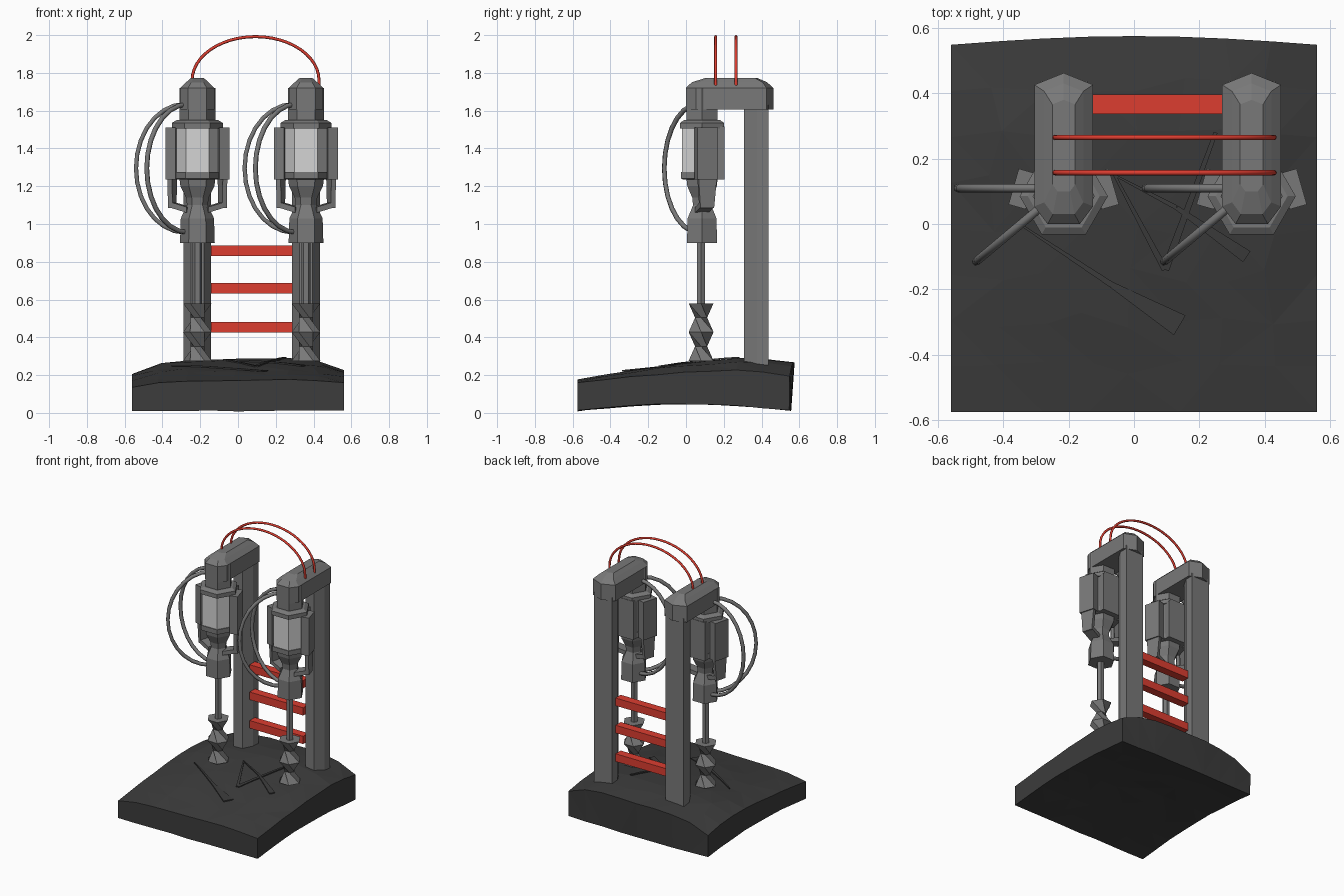
import bpy, bmesh, math, random
from math import sin, cos, pi, radians
from mathutils import Vector, Matrix

if "Cube" in bpy.data.objects:
    bpy.data.objects.remove(bpy.data.objects["Cube"])
random.seed(4)


def material(name, r, g, b):
    m = bpy.data.materials.new(name)
    m.use_nodes = True
    m.diffuse_color = (r, g, b, 1)
    m.node_tree.nodes["Principled BSDF"].inputs["Base Color"].default_value = (r, g, b, 1)
    return m


METAL = material("grey metal", 0.19, 0.19, 0.19)
PANE = material("light grey pane", 0.66, 0.66, 0.66)
RED = material("red", 0.72, 0.047, 0.03)
ROCK = material("dark rock", 0.045, 0.045, 0.045)


def finish(name, bm, *mats):
    bmesh.ops.recalc_face_normals(bm, faces=bm.faces)
    me = bpy.data.meshes.new(name)
    bm.to_mesh(me)
    bm.free()
    for m in mats:
        me.materials.append(m)
    ob = bpy.data.objects.new(name, me)
    bpy.context.collection.objects.link(ob)
    return ob


def loft(name, rings, *mats):
    """Skin a list of equal-sized point rings and cap both ends."""
    bm = bmesh.new()
    loops = [[bm.verts.new(p) for p in ring] for ring in rings]
    n = len(rings[0])
    for a, b in zip(loops, loops[1:]):
        for i in range(n):
            j = (i + 1) % n
            bm.faces.new((a[i], a[j], b[j], b[i]))
    bm.faces.new(loops[0])
    bm.faces.new(loops[-1])
    return finish(name, bm, *mats)


def hexagon(x, y, z, r, turn=0.0):
    return [(x + r * cos(turn + i * pi / 3), y + r * sin(turn + i * pi / 3), z) for i in range(6)]


def hex_stack(name, x, y, profile, *mats):
    return loft(name, [hexagon(x, y, z, r) for z, r in profile], *mats)


def box(name, x, y, z, mat):
    """Box from three (low, high) ranges."""
    return loft(name, [[(x[0], y[0], h), (x[1], y[0], h), (x[1], y[1], h), (x[0], y[1], h)] for h in z], mat)


def tube(name, points, r, mat, sides=1):
    cu = bpy.data.curves.new(name, "CURVE")
    cu.dimensions = "3D"
    cu.bevel_depth = r
    cu.bevel_resolution = sides
    cu.use_fill_caps = True
    sp = cu.splines.new("POLY")
    sp.points.add(len(points) - 1)
    for p, co in zip(sp.points, points):
        p.co = (*co, 1)
    ob = bpy.data.objects.new(name, cu)
    cu.materials.append(mat)
    bpy.context.collection.objects.link(ob)


# Ground slab: two warped sheets joined round the edge
def top_height(x, y):
    back = 0.3 + 0.7 * (y + 0.57) / 1.14
    return 0.288 + 0.018 * x - 0.115 * abs((y - 0.3) / 0.875) ** 1.3 - 0.85 * x ** 4 * back


N = 9
bm = bmesh.new()
sheets = []
for level in (0, 1):
    grid = []
    for i in range(N):
        row = []
        for j in range(N):
            x, y = -0.56 + 1.12 * i / (N - 1), -0.575 + 1.12 * j / (N - 1)
            inner = 0 < i < N - 1 and 0 < j < N - 1
            bulge = 0.03 * cos(x * 2.6) * (j / (N - 1)) ** 4 * (0.4 + 0.6 * level)
            k = 0.025 if inner else 0
            x, y = x + random.uniform(-k, k), y + random.uniform(-k, k)
            z = top_height(x, y) if level else 0.01 + 0.038 * cos(y * 2.7)
            row.append(bm.verts.new((x, y + bulge, z + random.uniform(-0.003, 0.003))))
        grid.append(row)
    sheets.append(grid)
    for i in range(N - 1):
        for j in range(N - 1):
            bm.faces.new((grid[i][j], grid[i + 1][j], grid[i + 1][j + 1], grid[i][j + 1]))


def rim(g):
    return ([g[i][0] for i in range(N - 1)] + [g[N - 1][j] for j in range(N - 1)]
            + [g[i][N - 1] for i in range(N - 1, 0, -1)] + [g[0][j] for j in range(N - 1, 0, -1)])


lo, hi = rim(sheets[0]), rim(sheets[1])
for i in range(len(lo)):
    j = (i + 1) % len(lo)
    bm.faces.new((lo[i], lo[j], hi[j], hi[i]))
bmesh.ops.triangulate(bm, faces=bm.faces)
finish("ground_slab", bm, ROCK)


# Cracks: thin tapered plates lying on the slab
def crack(name, a, b, wa, wb):
    a, b = Vector(a), Vector(b)
    side = Vector((a.y - b.y, b.x - a.x)).normalized()
    rings = []
    for k in range(7):
        t = k / 6
        p, w = a.lerp(b, t), (wa + (wb - wa) * t) / 2
        l, r = p + side * w, p - side * w
        z = top_height(p.x, p.y)
        rings.append([(l.x, l.y, z), (r.x, r.y, z), (r.x, r.y, z + 0.008), (l.x, l.y, z + 0.008)])
    loft(name, rings, ROCK)


crack("crack_long", (-0.35, 0.0), (-0.07, -0.185), 0.006, 0.018)
crack("crack_long_end", (-0.07, -0.185), (0.14, -0.31), 0.018, 0.07)
crack("crack_middle", (-0.06, 0.15), (0.095, -0.14), 0.008, 0.02)
crack("crack_back", (0.095, -0.14), (0.25, 0.28), 0.025, 0.012)
crack("crack_right", (-0.06, 0.15), (0.13, 0.05), 0.006, 0.014)
crack("crack_right_end", (0.13, 0.05), (0.345, -0.1), 0.014, 0.04)


# Arm outline: chamfered front, pointed back
def arm_outline(cx, z, w, front, back):
    h, shoulder, heel = w * 0.55, front + w * 0.6, back - w * 0.4
    return [(cx - h, front, z), (cx + h, front, z), (cx + w, shoulder, z), (cx + w, heel, z),
            (cx, back, z), (cx - w, heel, z), (cx - w, shoulder, z)]


def drill_unit(side, cx):
    cy = 0.085
    # Column: square back, chamfered front
    loft(side + "_column", [[(cx + x, y, z) for x, y in (
        (-0.035, 0.308), (0.035, 0.308), (0.073, 0.375), (0.073, 0.438), (-0.073, 0.438), (-0.073, 0.375))]
        for z in (0.24, 1.63)], METAL)
    loft(side + "_arm", [arm_outline(cx, z, w, front, back) for z, w, front, back in (
        (1.605, 0.09, 0.0, 0.462), (1.72, 0.09, 0.0, 0.462),
        (1.75, 0.06, 0.03, 0.43), (1.772, 0.035, 0.1, 0.38))], METAL)
    hex_stack(side + "_head", cx, cy, [(1.54, 0.095), (1.72, 0.095)], METAL)
    hex_stack(side + "_collar", cx, cy, [(1.505, 0.135), (1.535, 0.135), (1.55, 0.11)], METAL)

    # Motor with pale panes on the front-facing sides, and its rear housing
    motor = hex_stack(side + "_motor", cx, cy, [(1.27, 0.122), (1.51, 0.122)], METAL, PANE)
    for f in motor.data.polygons:
        f.material_index = int(f.normal.y < -0.1)
    box(side + "_rear_housing", (cx - 0.08, cx + 0.08), (0.1, 0.205), (1.235, 1.515), METAL)
    hex_stack(side + "_motor_base", cx, cy, [(1.235, 0.115), (1.24, 0.128), (1.275, 0.128)], METAL)
    hex_stack(side + "_chuck", cx, cy, [(0.9, 0.092), (1.03, 0.088), (1.1, 0.055), (1.14, 0.06),
                                        (1.2, 0.09), (1.24, 0.095)], METAL)
    hex_stack(side + "_spindle", cx, 0.08, [(0.55, 0.025), (0.92, 0.025)], METAL)

    # Twisted bit, pinched between its three wide rings
    loft(side + "_bit", [hexagon(cx, 0.08, 0.58 - 0.076 * k, 0.037 if k % 2 else 0.076, radians(60) * k)
                         for k in range(5)], METAL)

    # Splayed side panels with a bracket reaching in to the chuck
    for s, tag in ((-1, "outer"), (1, "inner")):
        parts = [box(f"{side}_{tag}_panel", (0.095, 0.15), (-0.09, 0.024), (1.235, 1.51), METAL),
                 loft(f"{side}_{tag}_bracket",
                      [[(0.117, a, z), (0.142, a, z), (0.142, b, z), (0.117, b, z)]
                       for z, a, b in ((1.085, -0.07, 0.005), (1.24, -0.08, 0.02))], METAL),
                 loft(f"{side}_{tag}_bracket_foot",
                      [[(x, -0.07, z), (x, 0.005, z), (x, 0.005, z + 0.03), (x, -0.07, z + 0.03)]
                       for x, z in ((0.04, 1.06), (0.142, 1.09))], METAL)]
        for ob in parts:
            ob.data.transform(Matrix.Translation((cx, cy + 0.02, 0)) @ Matrix.Diagonal((s, 1, 1, 1))
                              @ Matrix.Rotation(radians(16), 4, "Z"))
            if s < 0:
                ob.data.flip_normals()

    # Two bowed feed hoses
    for turn, reach, tag in ((0, 0.26, "side"), (40, 0.285, "front")):
        a = radians(180 + turn)
        pts = []
        for k in range(15):
            t = -pi / 2 + pi * k / 14
            r = 0.065 + reach * cos(t)
            pts.append((cx + r * cos(a), 0.11 + r * sin(a), 1.295 + 0.34 * sin(t)))
        tube(f"{side}_{tag}_hose", pts, 0.013, METAL)


drill_unit("right", -0.215)
drill_unit("left", 0.36)

# Ladder rungs between the columns
for n, z in enumerate((0.453, 0.66, 0.858)):
    box(f"rung_{n + 1}", (-0.143, 0.288), (0.337, 0.397), (z - 0.028, z + 0.028), RED)

# Red cables arching between the arms
for n, y in enumerate((0.157, 0.265)):
    pts = [(-0.243, y, 1.72)]
    pts += [(0.093 - 0.336 * cos(pi * k / 24), y, 1.76 + 0.232 * sin(pi * k / 24)) for k in range(25)]
    pts.append((0.429, y, 1.72))
    tube(f"cable_{n + 1}", pts, 0.008, RED, 2)
